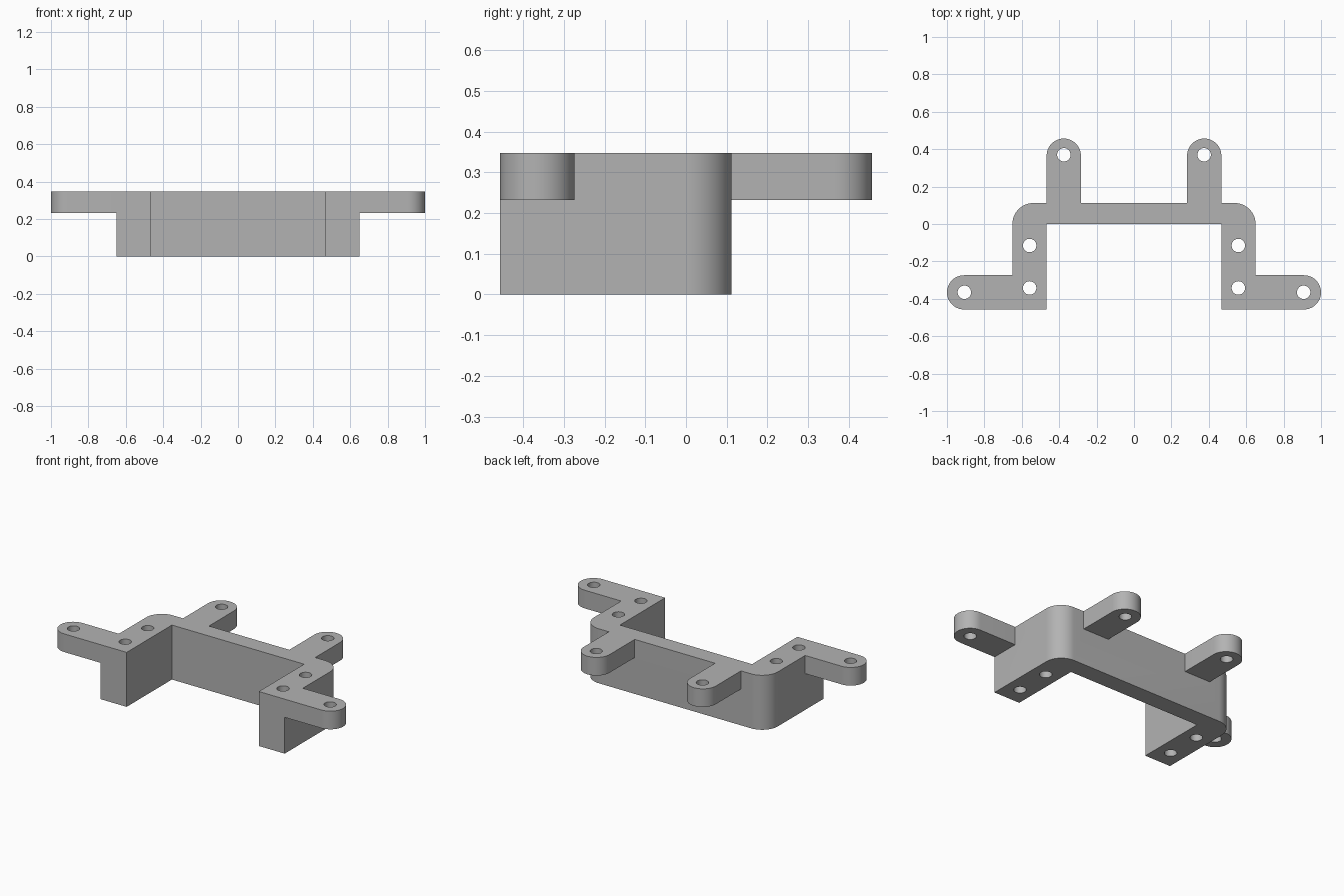
import bpy
import bmesh
from math import cos, sin, pi, radians

cube = bpy.data.objects.get("Cube")
if cube:
    bpy.data.objects.remove(cube, do_unlink=True)

HEIGHT, TAB_BASE = 0.348, 0.232
OUTER, INNER = 0.65, 0.467
FRONT, BACK = -0.457, 0.112
TAB_R, HOLE_R = 0.0915, 0.036

grey = bpy.data.materials.new("plain grey")
grey.use_nodes = True
colour = (0.45, 0.45, 0.45, 1)
grey.diffuse_color = colour
grey.node_tree.nodes["Principled BSDF"].inputs["Base Color"].default_value = colour


def arc(cx, cy, r, start, end, steps):
    """Points on an arc, angles in degrees."""
    angles = [radians(start + (end - start) * i / steps) for i in range(steps + 1)]
    return [(cx + r * cos(a), cy + r * sin(a)) for a in angles]


def extrude(name, outline, z0, z1):
    """Solid prism from a counter-clockwise outline."""
    bm = bmesh.new()
    face = bm.faces.new([bm.verts.new((x, y, z0)) for x, y in outline])
    top = bmesh.ops.extrude_face_region(bm, geom=[face], use_keep_orig=True)["geom"]
    for v in top:
        if isinstance(v, bmesh.types.BMVert):
            v.co.z = z1
    bmesh.ops.recalc_face_normals(bm, faces=bm.faces)
    mesh = bpy.data.meshes.new(name)
    bm.to_mesh(mesh)
    bm.free()
    mesh.materials.append(grey)
    obj = bpy.data.objects.new(name, mesh)
    bpy.context.collection.objects.link(obj)
    return obj


def combine(target, part, operation):
    """Apply a boolean and discard the helper."""
    mod = target.modifiers.new(operation, "BOOLEAN")
    mod.operation, mod.object, mod.solver = operation, part, "EXACT"
    bpy.context.view_layer.objects.active = target
    bpy.ops.object.modifier_apply(modifier=mod.name)
    bpy.data.objects.remove(part, do_unlink=True)


# U-shaped body with rounded rear corners
right = [(INNER, 0), (INNER, FRONT), (OUTER, FRONT)]
right += arc(OUTER - BACK, 0, BACK, 0, 90, 16)
left = [(-x, y) for x, y in reversed(right)]
bracket = extrude("mounting_bracket", right + left, 0, HEIGHT)

# Round-ended mounting tabs, at the sides and at the back
for side in (-1, 1):
    cx, cy = 1 - TAB_R, FRONT + TAB_R
    side_tab = [(0.56, FRONT)] + arc(cx, cy, TAB_R, -90, 90, 24) + [(0.56, cy + TAB_R)]
    cx, cy = INNER - TAB_R, -FRONT - TAB_R
    back_tab = [(INNER, 0.05)] + arc(cx, cy, TAB_R, 0, 180, 24) + [(cx - TAB_R, 0.05)]
    for name, outline in (("side_tab", side_tab), ("back_tab", back_tab)):
        tab = extrude(name, [(side * x, y) for x, y in outline], TAB_BASE, HEIGHT)
        combine(bracket, tab, "UNION")

# Screw holes through the tabs and arms
for x, y in ((0.907, -0.365), (0.375, 0.37), (0.558, -0.115), (0.558, -0.342)):
    for side in (-1, 1):
        circle = arc(side * x, y, HOLE_R, 0, 360, 32)[:-1]
        combine(bracket, extrude("hole_cutter", circle, -0.1, 0.5), "DIFFERENCE")

# Smooth curved walls, crisp edges
for obj in bpy.context.selected_objects:
    obj.select_set(False)
bracket.select_set(True)
bpy.context.view_layer.objects.active = bracket
bpy.ops.object.shade_smooth_by_angle(angle=radians(30))
